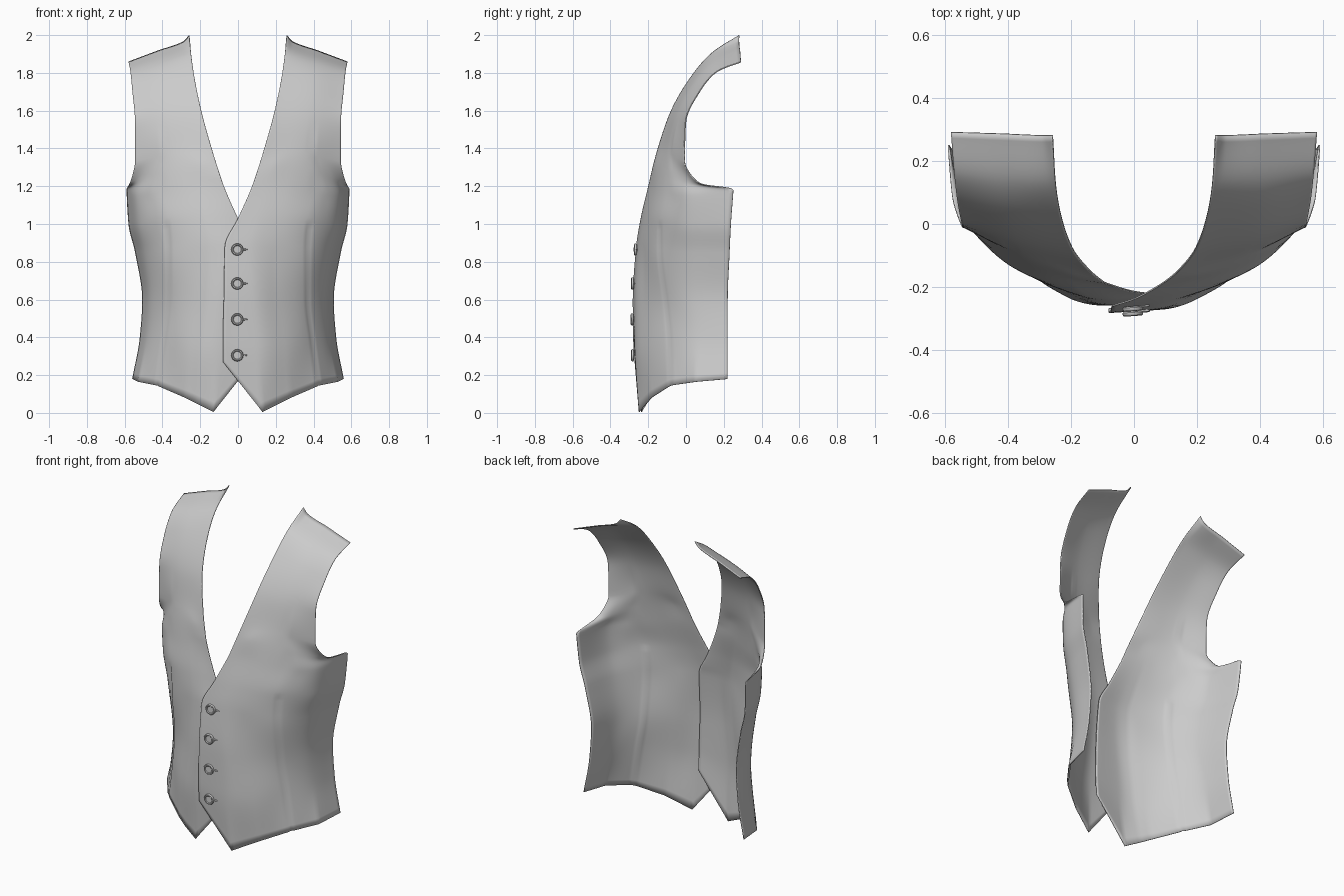
import bpy, bmesh, math
from mathutils import Vector

if "Cube" in bpy.data.objects:
    bpy.data.objects.remove(bpy.data.objects["Cube"])

# Rows of one front panel, hem to shoulder; each runs from the front edge to the outer edge
ROWS = [
    [(-.08, -.272, .27), (.13, -.25, .005), (.28, -.185, .08), (.43, -.085, .145), (.53, .05, .165), (.56, .22, .18)],
    [(-.08, -.28, .40), (.10, -.27, .36), (.25, -.21, .36), (.395, -.09, .38), (.485, .06, .40), (.52, .22, .40)],
    [(-.075, -.282, .60), (.08, -.27, .60), (.22, -.212, .60), (.37, -.11, .60), (.47, .04, .60), (.507, .22, .60)],
    [(-.07, -.264, .88), (.06, -.254, .88), (.21, -.215, .87), (.37, -.14, .86), (.50, .03, .85), (.545, .23, .85)],
    [(0, -.24, 1.03), (.10, -.228, 1.03), (.23, -.20, 1.02), (.38, -.14, 1.01), (.53, .02, 1.0), (.58, .237, 1.0)],
    [(.075, -.20, 1.20), (.15, -.187, 1.20), (.26, -.165, 1.18), (.40, -.11, 1.16), (.54, .02, 1.15), (.59, .25, 1.18)],
]
STRAP = [
    [(.115, -.172, 1.32), (.18, -.165, 1.31), (.28, -.14, 1.30), (.40, -.095, 1.275), (.50, -.02, 1.24), (.575, .08, 1.21)],
    [(.14, -.15, 1.40), (.35, -.10, 1.38), (.545, -.01, 1.33)],
    [(.195, -.08, 1.60), (.37, -.055, 1.57), (.545, -.005, 1.53)],
    [(.235, .04, 1.80), (.40, .05, 1.765), (.56, .075, 1.71)],
    [(.25, .14, 1.91), (.41, .145, 1.86), (.57, .165, 1.81)],
    [(.26, .28, 2.0), (.29, .28, 1.967), (.42, .285, 1.92), (.58, .29, 1.86)],
]
DART = .6


def monotone(knots, pts, t):
    """Monotone cubic through points, without overshoot."""
    n = len(pts)
    i = max(k for k in range(n - 1) if knots[k] <= t + 1e-9)
    h = knots[i + 1] - knots[i]
    s = (t - knots[i]) / h

    def slope(k, a):
        def sec(j):
            return (pts[j + 1][a] - pts[j][a]) / (knots[j + 1] - knots[j])
        if k == 0:
            return sec(0)
        if k == n - 1:
            return sec(n - 2)
        p, q = sec(k - 1), sec(k)
        return 0 if p * q <= 0 else 2 * p * q / (p + q)

    return Vector([
        (2*s**3 - 3*s*s + 1) * pts[i][a] + (s**3 - 2*s*s + s) * h * slope(i, a)
        + (3*s*s - 2*s**3) * pts[i + 1][a] + (s**3 - s*s) * h * slope(i + 1, a)
        for a in range(3)])


def row_point(row, u, straight):
    if len(row) == 4:
        knots = [0, .1, .5, 1]
    else:
        knots = [k / (len(row) - 1) for k in range(len(row))]
    if straight:
        i = min(int(u * (len(row) - 1) + 1e-9), len(row) - 2)
        return Vector(row[i]).lerp(Vector(row[i + 1]), u * (len(row) - 1) - i)
    return monotone(knots, row, u)


def make_panel(name, side):
    rows = ROWS + STRAP
    nu, per = 50, 7
    us = [i / nu for i in range(nu + 1)]
    mids = [row_point(r, .5, False) for r in rows]
    knots = [0]
    for a, b in zip(mids, mids[1:]):
        knots.append(knots[-1] + (b - a).length)
    ts = [knots[k] + (knots[k + 1] - knots[k]) * j / per
          for k in range(len(rows) - 1) for j in range(per)] + [knots[-1]]
    bm = bmesh.new()
    grid = []
    for u in us:
        col = [row_point(r, u, k == 0) for k, r in enumerate(rows)]
        line = []
        for t in ts:
            p = monotone(knots, col, t)
            if side < 0:      # under panel tucks behind the overlap
                p.y += .032 * max(0, 1 - u / .32) * max(0, min(1, (1.25 - p.z) / .3))
            if abs(u - DART) < .001 and p.z < 1.0:      # dart groove
                p += Vector((-.003, .005, 0))
            p.x *= side
            line.append(bm.verts.new(p))
        grid.append(line)
    for a, b in zip(grid, grid[1:]):
        for j in range(len(ts) - 1):
            q = (a[j], b[j], b[j + 1], a[j + 1])
            bm.faces.new(q if side > 0 else q[::-1])
    pts = [v.co.copy() for v in bm.verts]
    ob = finish(name, bm)
    mod = ob.modifiers.new("cloth", 'SOLIDIFY')
    mod.thickness, mod.offset = .005, -1
    return pts


def finish(name, bm):
    me = bpy.data.meshes.new(name)
    bm.to_mesh(me)
    bm.free()
    ob = bpy.data.objects.new(name, me)
    bpy.context.collection.objects.link(ob)
    bpy.context.view_layer.objects.active = ob
    ob.select_set(True)
    bpy.ops.object.shade_smooth_by_angle(angle=math.radians(40))
    ob.select_set(False)
    return ob


# Two front panels, one lapped over the other
surface = make_panel("front_panel_over", 1)
make_panel("front_panel_under", -1)

# Buttons with a rimmed face, and the buttonhole stitch beside each
PROFILE = [(0, .006), (.02, .006), (.024, .010), (.029, .010), (.032, .006), (.032, 0), (.027, -.004), (0, -.004)]
for k, z in enumerate((.865, .685, .495, .305)):
    y = min(surface, key=lambda p: abs(p.x) + abs(p.z - z)).y - .005
    bm = bmesh.new()
    vs = [bm.verts.new((r, -d, 0)) for r, d in PROFILE]
    es = [bm.edges.new(e) for e in zip(vs, vs[1:])]
    bmesh.ops.spin(bm, geom=vs + es, cent=(0, 0, 0), axis=(0, 1, 0), angle=math.tau, steps=28)
    bmesh.ops.remove_doubles(bm, verts=bm.verts, dist=1e-5)
    bmesh.ops.recalc_face_normals(bm, faces=bm.faces)
    ob = finish(f"button_{k + 1}", bm)
    ob.location = (-.004, y, z)
    ob.rotation_euler = (0, 0, .07)
    bm = bmesh.new()
    bmesh.ops.create_uvsphere(bm, u_segments=12, v_segments=8, radius=1)
    hole = finish(f"buttonhole_{k + 1}", bm)
    hole.scale = (.022, .005, .005)
    hole.location = (.029, y + .006, z)
